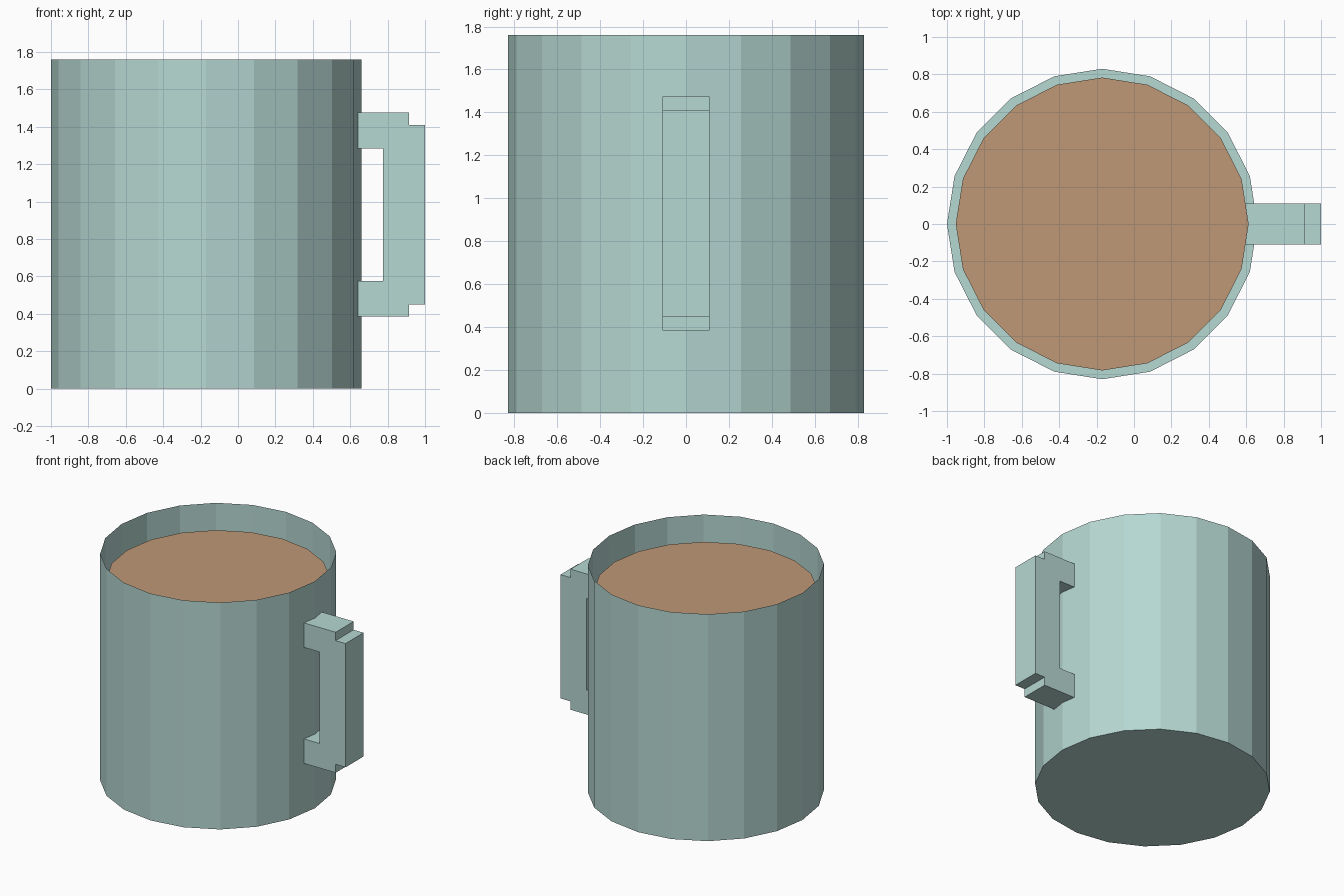
import bpy, bmesh
from mathutils import Matrix

if "Cube" in bpy.data.objects:
    bpy.data.objects.remove(bpy.data.objects["Cube"])

CX, SIDES = -0.17, 20


def material(name, rgb):
    m = bpy.data.materials.new(name)
    m.diffuse_color = (*rgb, 1.0)
    m.use_nodes = True
    m.node_tree.nodes["Principled BSDF"].inputs["Base Color"].default_value = m.diffuse_color
    return m


def finish(name, bm, mat):
    mesh = bpy.data.meshes.new(name)
    bm.to_mesh(mesh)
    bm.free()
    mesh.materials.append(mat)
    obj = bpy.data.objects.new(name, mesh)
    bpy.context.collection.objects.link(obj)
    return obj


def cylinder(name, radius, z0, z1, mat, open_top=False):
    bm = bmesh.new()
    bmesh.ops.create_cone(bm, cap_ends=True, segments=SIDES,
                          radius1=radius, radius2=radius, depth=z1 - z0,
                          matrix=Matrix.Translation((CX, 0, (z0 + z1) / 2)))
    if open_top:
        lid = [f for f in bm.faces if f.normal.z > 0.9]
        bmesh.ops.delete(bm, geom=lid, context='FACES_ONLY')
    return finish(name, bm, mat)


glaze = material("pale_teal", (0.468, 0.686, 0.645))
brown = material("milky_brown", (0.521, 0.314, 0.184))

# Thin open cup and the drink filling it
cylinder("cup", 0.83, 0.0, 1.76, glaze, open_top=True)
cylinder("drink", 0.783, 0.003, 1.57, brown)

# Handle: stepped bracket profile, mirrored about its middle height,
# with its ends running through the cup wall into the drink
MID, HALF_W, ROOT = 0.93, 0.11, 0.57
upper = [(ROOT, 0.355), (ROOT, 0.545), (0.915, 0.545),
         (0.915, 0.48), (1.0, 0.48)]
inner = [(0.775, -0.355), (0.775, 0.355)]
profile = upper + [(x, -z) for x, z in reversed(upper)] + inner

bm = bmesh.new()
face = bm.faces.new([bm.verts.new((x, -HALF_W, MID + z)) for x, z in profile])
ext = bmesh.ops.extrude_face_region(bm, geom=[face], use_keep_orig=True)
moved = [v for v in ext["geom"] if isinstance(v, bmesh.types.BMVert)]
bmesh.ops.translate(bm, verts=moved, vec=(0, 2 * HALF_W, 0))
bmesh.ops.recalc_face_normals(bm, faces=bm.faces)
finish("handle", bm, glaze)
